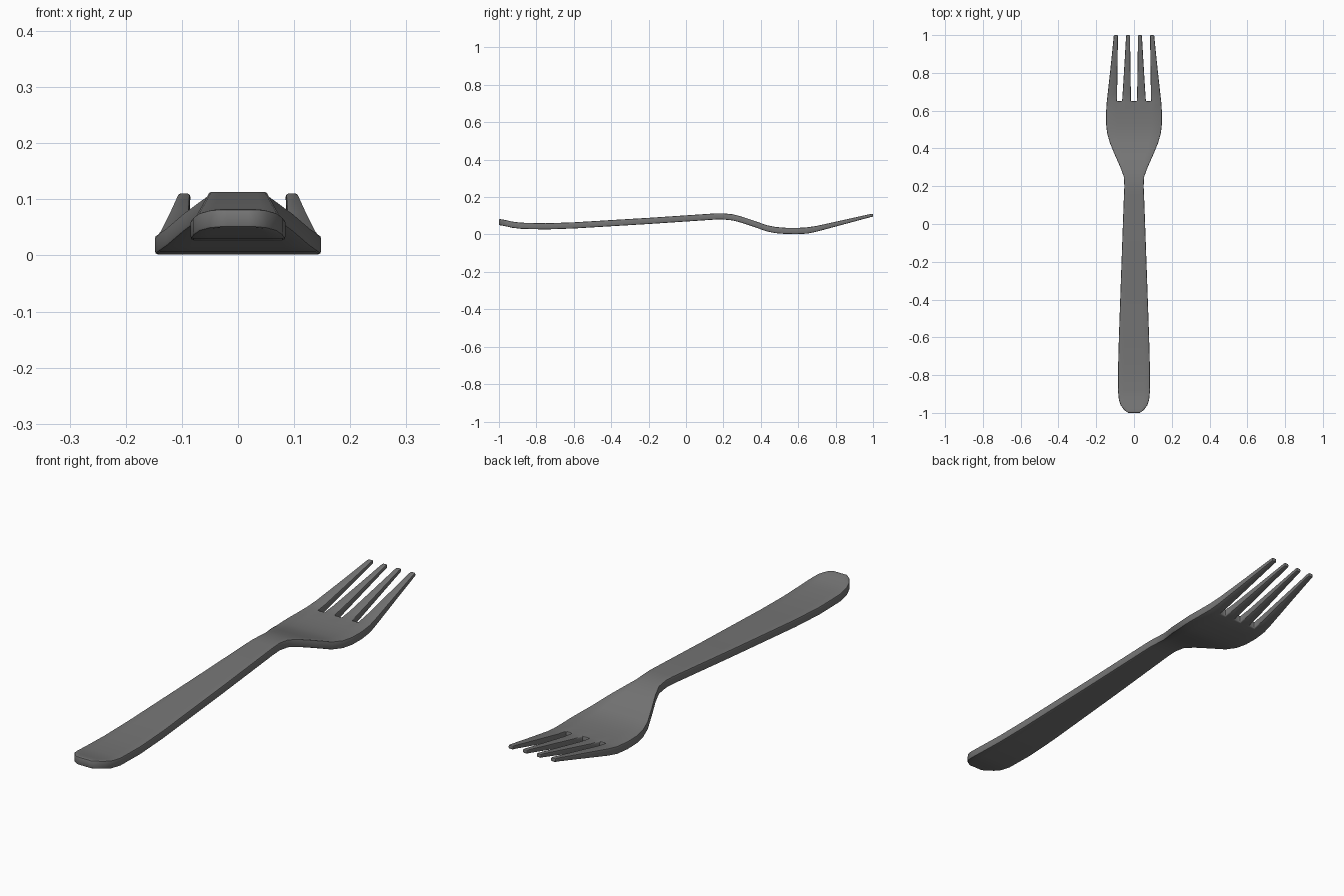
import bpy, bmesh

cube = bpy.data.objects.get("Cube")
if cube:
    bpy.data.objects.remove(cube)

# Dark steel
steel = bpy.data.materials.new("dark steel")
steel.use_nodes = True
color = (0.18, 0.18, 0.18, 1)
steel.diffuse_color = color
bsdf = steel.node_tree.nodes["Principled BSDF"]
bsdf.inputs["Base Color"].default_value = color
bsdf.inputs["Roughness"].default_value = 0.5

# Body stations from handle end to tine roots: y, half width, top z
BODY = [
    (-1.0, 0.03, 0.083), (-0.985, 0.052, 0.081), (-0.96, 0.07, 0.076),
    (-0.93, 0.08, 0.069), (-0.88, 0.085, 0.063), (-0.75, 0.084, 0.06),
    (-0.6, 0.08, 0.065), (-0.2, 0.066, 0.089), (0.16, 0.053, 0.113),
    (0.2, 0.051, 0.113), (0.25, 0.054, 0.108), (0.3, 0.072, 0.095),
    (0.36, 0.099, 0.075), (0.43, 0.128, 0.05), (0.48, 0.142, 0.04),
    (0.53, 0.148, 0.036), (0.59, 0.148, 0.035), (0.65, 0.144, 0.038),
]
# Tine stations: y, top z, blend from root to tip outline
TINES = [(0.7, 0.046, 0.16), (0.85, 0.079, 0.6), (0.985, 0.109, 0.97),
         (1.0, 0.111, 1.0)]
ROOT = [0.016, 0.063, 0.09, 0.144]
TIP = [0.021, 0.042, 0.085, 0.107]


def mirrored(half):
    return [-x for x in reversed(half)] + list(half)


def thickness(y):
    return 0.033 if y < 0.65 else 0.033 - 0.017 * (y - 0.65) / 0.35


bm = bmesh.new()


def add_row(y, z, xs):
    return [bm.verts.new((x, y, z)) for x in xs]


def bridge(a, b, columns):
    for i in columns:
        bm.faces.new((a[i], a[i + 1], b[i + 1], b[i]))


# Handle, neck and head as one strip
row = None
for y, half_width, z in BODY:
    scale = half_width / ROOT[-1]
    new = add_row(y, z, mirrored([x * scale for x in ROOT]))
    if row:
        bridge(row, new, range(7))
    row = new

# Four tines continue from alternate columns
for y, z, t in TINES:
    half = [a + (b - a) * t for a, b in zip(ROOT, TIP)]
    new = add_row(y, z, mirrored(half))
    bridge(row, new, (0, 2, 4, 6))
    row = new

# Thickness, thinning toward the tine tips
top = list(bm.faces)
result = bmesh.ops.extrude_face_region(bm, geom=top, use_keep_orig=True)
for v in result["geom"]:
    if isinstance(v, bmesh.types.BMVert):
        v.co.z -= thickness(v.co.y)
bmesh.ops.recalc_face_normals(bm, faces=bm.faces)

mesh = bpy.data.meshes.new("fork")
bm.to_mesh(mesh)
bm.free()
mesh.materials.append(steel)
fork = bpy.data.objects.new("fork", mesh)
bpy.context.collection.objects.link(fork)
bpy.context.view_layer.objects.active = fork
fork.select_set(True)

# Softened rim
bevel = fork.modifiers.new("rim", 'BEVEL')
bevel.width = 0.005
bevel.segments = 2
bevel.limit_method = 'ANGLE'
bevel.angle_limit = 0.9
bpy.ops.object.modifier_apply(modifier=bevel.name)
bpy.ops.object.shade_smooth_by_angle(angle=0.6)
